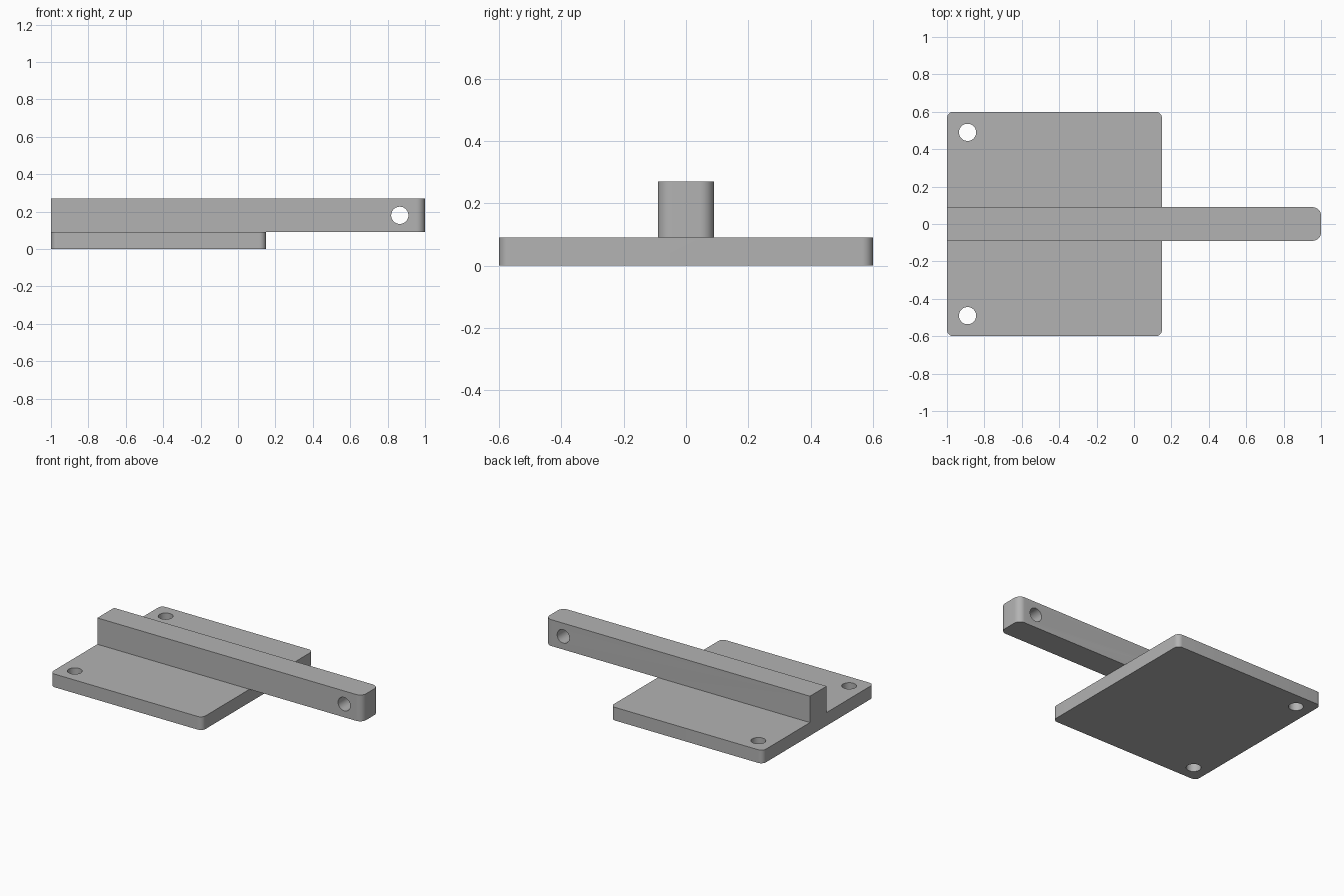
import bpy
import bmesh
from math import pi, cos, sin, radians

cube = bpy.data.objects.get("Cube")
if cube:
    bpy.data.objects.remove(cube, do_unlink=True)

PLATE_TOP, BAR_TOP = 0.09, 0.27
HOLE_RADIUS = 0.046

grey = bpy.data.materials.new("plain grey")
grey.use_nodes = True
colour = (0.45, 0.45, 0.45, 1)
grey.diffuse_color = colour
grey.node_tree.nodes["Principled BSDF"].inputs["Base Color"].default_value = colour


def slab(name, x0, x1, half_y, z0, z1, r_left, r_right, steps=10):
    """Extruded rectangle with rounded vertical corners at each end."""
    outline = []
    corners = [(x1, 1, 1, 0, r_right), (x0, -1, 1, 1, r_left),
               (x0, -1, -1, 2, r_left), (x1, 1, -1, 3, r_right)]
    for x, sx, sy, quarter, r in corners:
        count = steps if r else 0
        for i in range(count + 1):
            a = (quarter + i / max(count, 1)) * pi / 2
            outline.append((x - sx * r + r * cos(a),
                            sy * (half_y - r) + r * sin(a), z0))
    bm = bmesh.new()
    face = bm.faces.new([bm.verts.new(p) for p in outline])
    top = bmesh.ops.extrude_face_region(bm, geom=[face])["geom"]
    bmesh.ops.translate(bm, vec=(0, 0, z1 - z0),
                        verts=[v for v in top if isinstance(v, bmesh.types.BMVert)])
    bmesh.ops.recalc_face_normals(bm, faces=bm.faces)
    mesh = bpy.data.meshes.new(name)
    bm.to_mesh(mesh)
    bm.free()
    mesh.materials.append(grey)
    obj = bpy.data.objects.new(name, mesh)
    bpy.context.collection.objects.link(obj)
    return obj


def combine(target, other, operation):
    """Apply a boolean and discard the helper."""
    mod = target.modifiers.new("combine", "BOOLEAN")
    mod.operation, mod.solver, mod.object = operation, "EXACT", other
    bpy.ops.object.select_all(action="DESELECT")
    bpy.context.view_layer.objects.active = target
    target.select_set(True)
    bpy.ops.object.modifier_apply(modifier=mod.name)
    bpy.data.objects.remove(other, do_unlink=True)


def drill(target, location, rotation=(0, 0, 0)):
    bpy.ops.mesh.primitive_cylinder_add(vertices=48, radius=HOLE_RADIUS, depth=0.5,
                                        location=location, rotation=rotation)
    cutter = bpy.context.object
    cutter.name = "hole_cutter"
    cutter.hide_render = True
    cutter.data.materials.append(grey)
    combine(target, cutter, "DIFFERENCE")


# Base plate and the long bar standing on it
bracket = slab("base_plate_with_bar", -1, 0.15, 0.6, 0, PLATE_TOP, 0.035, 0.035)
bar = slab("bar", -1, 1, 0.09, PLATE_TOP, BAR_TOP, 0, 0.045)
combine(bracket, bar, "UNION")

# Mounting holes in the plate, cross hole in the bar tip
for side in (-1, 1):
    drill(bracket, (-0.89, side * 0.49, PLATE_TOP / 2))
drill(bracket, (0.865, 0, (PLATE_TOP + BAR_TOP) / 2), (pi / 2, 0, 0))

bpy.ops.object.select_all(action="DESELECT")
bpy.context.view_layer.objects.active = bracket
bracket.select_set(True)
bpy.ops.object.shade_smooth_by_angle(angle=radians(30))
